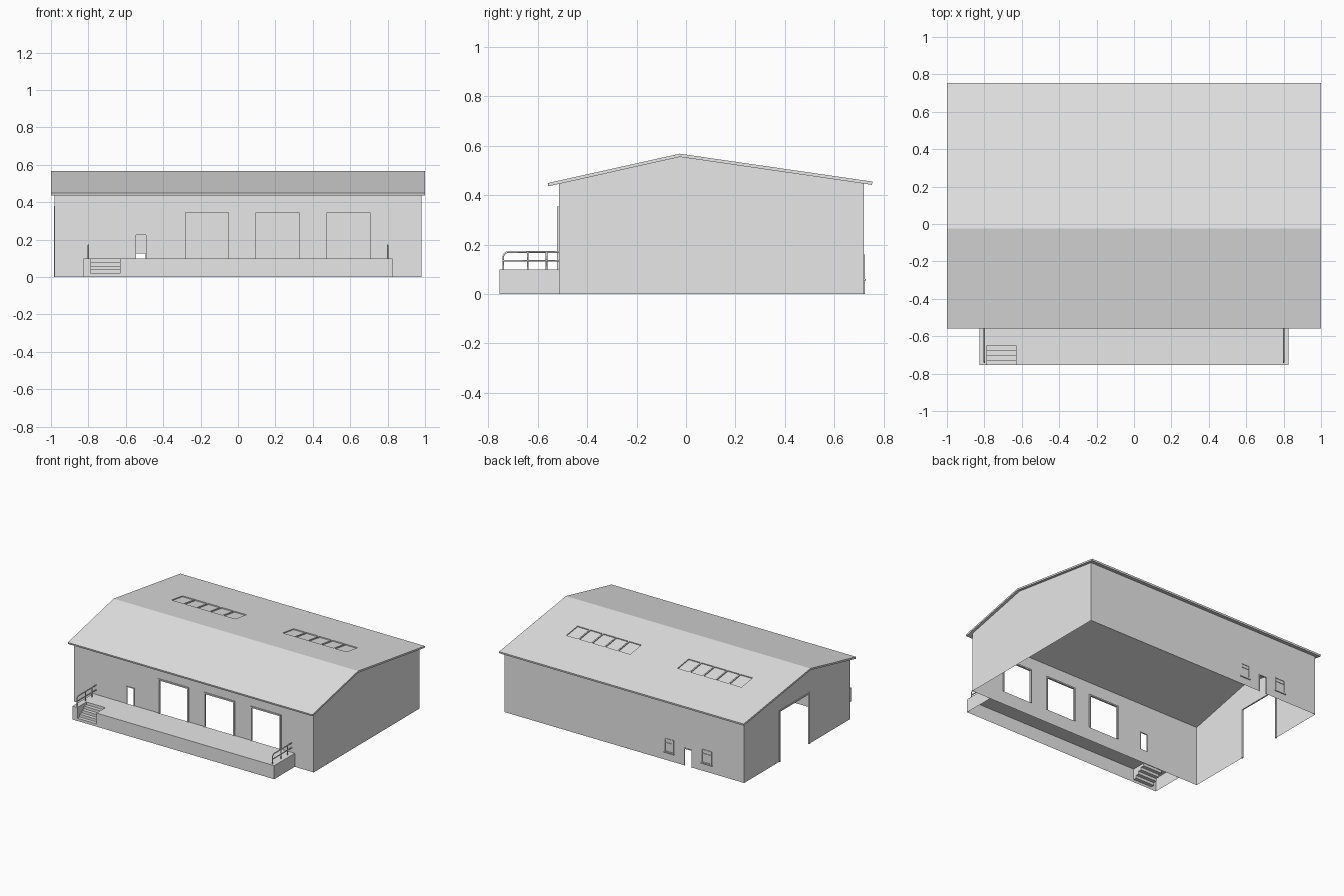
import bpy, bmesh, math
from mathutils import Matrix, Vector

cube = bpy.data.objects.get("Cube")
if cube:
    bpy.data.objects.remove(cube, do_unlink=True)

GREY = (0.8, 0.8, 0.8, 1)
mat = bpy.data.materials.new("plain_grey")
mat.use_nodes = True
mat.diffuse_color = GREY
mat.node_tree.nodes["Principled BSDF"].inputs["Base Color"].default_value = GREY

# Main dimensions
WALL_X, FRONT, BACK = 0.98, -0.515, 0.72
RIDGE_Y, RIDGE_Z = -0.025, 0.568
EAVE_F, EAVE_B = (-0.56, 0.449), (0.755, 0.455)
SLOPE_F = (RIDGE_Z - EAVE_F[1]) / (RIDGE_Y - EAVE_F[0])
SLOPE_B = (RIDGE_Z - EAVE_B[1]) / (EAVE_B[0] - RIDGE_Y)
THICK = 0.013
DOCK_X, DOCK_Y, DECK = 0.825, -0.755, 0.10


def roof_top(y):
    slope = SLOPE_F if y < RIDGE_Y else SLOPE_B
    return RIDGE_Z - slope * abs(y - RIDGE_Y)


def finish(name, bm):
    mesh = bpy.data.meshes.new(name)
    bm.to_mesh(mesh)
    bm.free()
    mesh.materials.append(mat)
    obj = bpy.data.objects.new(name, mesh)
    bpy.context.collection.objects.link(obj)
    return obj


def add_face(bm, pts, outward):
    face = bm.faces.new([bm.verts.new(p) for p in pts])
    face.normal_update()
    if face.normal.dot(Vector(outward)) < 0:
        face.normal_flip()


def add_box(bm, lo, hi, matrix=Matrix()):
    lo, hi = Vector(lo), Vector(hi)
    size = Matrix.Diagonal((*(hi - lo), 1))
    bmesh.ops.create_cube(bm, size=1, matrix=matrix @ Matrix.Translation((lo + hi) / 2) @ size)


def place(axis, pos, u, z):
    """Point on a wall: the wall's fixed axis is 'x' or 'y'."""
    return (pos, u, z) if axis == "x" else (u, pos, z)


def wall(name, axis, pos, ends, top, openings=(), splits=()):
    """Single-sheet wall made of upright strips, leaving the openings free."""
    bm = bmesh.new()
    cuts = sorted({*ends, *splits, *(u for o in openings for u in o[:2])})
    out = place(axis, math.copysign(1, pos), 0, 0)
    for a, b in zip(cuts, cuts[1:]):
        hole = next((o for o in openings if o[0] <= a and b <= o[1]), None)
        spans = [((0, 0), (top(a), top(b)))]
        if hole:
            spans = [((hole[3],) * 2, (top(a), top(b)))]
            if hole[2] > 0:
                spans.append(((0, 0), (hole[2],) * 2))
        for (la, lb), (ha, hb) in spans:
            add_face(bm, [place(axis, pos, a, la), place(axis, pos, b, lb),
                          place(axis, pos, b, hb), place(axis, pos, a, ha)], out)
    bmesh.ops.remove_doubles(bm, verts=bm.verts, dist=1e-5)
    return finish(name, bm)


def frame(name, axis, pos, opening, width=0.01, proud=0.007, window=False):
    """Trim around an opening; windows also get a bottom rail, transom and sill."""
    a, b, low, high = opening
    bm = bmesh.new()

    def bar(u0, u1, z0, z1, d=proud):
        add_box(bm, place(axis, pos - d, u0, z0), place(axis, pos + d, u1, z1))

    bar(a, a + width, low, high)
    bar(b - width, b, low, high)
    bar(a + width, b - width, high - width, high)
    if window:
        bar(a + width, b - width, low, low + width)
        mid = low + 0.68 * (high - low)
        bar(a + width, b - width, mid, mid + width / 2)
        bar(a - 0.004, b + 0.004, low - 0.006, low, proud + 0.004)
    return finish(name, bm)


# Openings: start, end, bottom, top
bays = [(x, x + 0.25, DECK, 0.355) for x in (-0.29, 0.085, 0.465)]
front_door = (-0.55, -0.488, DECK, 0.23)
back_door = (-0.555, -0.49, 0, 0.13)
windows = [(-0.715, -0.632, 0.06, 0.16), (-0.405, -0.33, 0.06, 0.16)]
side_gate = (-0.045, 0.315, 0, 0.38)

# Walls
for_x = (-WALL_X, WALL_X)
for_y = (FRONT, BACK)
under = lambda y: roof_top(y) - THICK
wall("front_wall", "y", FRONT, for_x, lambda x: under(FRONT), [front_door, *bays])
wall("back_wall", "y", BACK, for_x, lambda x: under(BACK), [back_door])
wall("left_wall", "x", WALL_X, for_y, under, splits=[RIDGE_Y])
wall("right_wall", "x", -WALL_X, for_y, under, [side_gate], [RIDGE_Y])

# Door, gate and window trim
for i, bay in enumerate(bays):
    frame(f"bay_frame_{i + 1}", "y", FRONT, bay)
frame("front_door_frame", "y", FRONT, front_door, 0.004, 0.004)
frame("back_door_frame", "y", BACK, back_door, 0.005, 0.004)
frame("side_gate_frame", "x", -WALL_X, side_gate, 0.01, 0.005)
for i, win in enumerate(windows):
    frame(f"window_frame_{i + 1}", "y", BACK, win, 0.007, 0.004, True)

# Roof slab: gable profile extruded along x, with square-cut eaves
profile = [EAVE_F, (RIDGE_Y, RIDGE_Z), EAVE_B,
           (EAVE_B[0] - THICK * SLOPE_B, EAVE_B[1] - THICK),
           (RIDGE_Y, RIDGE_Z - THICK),
           (EAVE_F[0] + THICK * SLOPE_F, EAVE_F[1] - THICK)]
bm = bmesh.new()
base = bm.faces.new([bm.verts.new((-1, y, z)) for y, z in profile])
ext = bmesh.ops.extrude_face_region(bm, geom=[base], use_keep_orig=True)
bmesh.ops.translate(bm, vec=(2, 0, 0),
                    verts=[g for g in ext["geom"] if isinstance(g, bmesh.types.BMVert)])
bmesh.ops.recalc_face_normals(bm, faces=bm.faces)
roof = finish("roof", bm)

# Skylights: two rows of five shallow recesses in the back slope
SKY_Y, PITCH = 0.315, 0.1065
tilt = Matrix.Rotation(-math.atan(SLOPE_B), 4, "X")
bm = bmesh.new()
for start in (-0.72, 0.19):
    for i in range(5):
        spot = Matrix.Translation((start + i * PITCH, SKY_Y, roof_top(SKY_Y))) @ tilt
        add_box(bm, (0, -0.066, -0.007), (0.097, 0.066, 0.02), spot)
cutter = finish("skylight_cutter", bm)
cutter.hide_render = True
mod = roof.modifiers.new("skylights", "BOOLEAN")
mod.operation, mod.solver, mod.object = "DIFFERENCE", "EXACT", cutter
bpy.context.view_layer.objects.active = roof
bpy.ops.object.modifier_apply(modifier=mod.name)
bpy.data.objects.remove(cutter, do_unlink=True)

# Loading dock: open-bottomed shell with steps let into its front edge
STEP_X, STEPS = (-0.785, -0.63), 5
RISE, TREAD = DECK / STEPS, 0.105 / (STEPS - 1)
edge = [(FRONT, DECK), (DOCK_Y, DECK), (DOCK_Y, 0)]
stair = []
for i in range(STEPS):
    y = DOCK_Y + i * TREAD
    stair += [(y, i * RISE), (y, (i + 1) * RISE)]


def sheet(bm, line, x0, x1):
    for (ya, za), (yb, zb) in zip(line, line[1:]):
        add_face(bm, [(x0, ya, za), (x1, ya, za), (x1, yb, zb), (x0, yb, zb)], (0, -1, 1))


bm = bmesh.new()
sheet(bm, edge, -DOCK_X, STEP_X[0])
sheet(bm, edge, STEP_X[1], DOCK_X)
for x in (-DOCK_X, DOCK_X):
    add_face(bm, [(x, y, z) for y, z in edge + [(FRONT, 0)]], (x, 0, 0))
bmesh.ops.remove_doubles(bm, verts=bm.verts, dist=1e-5)
finish("loading_dock", bm)

bm = bmesh.new()
sheet(bm, stair + [(FRONT, DECK)], *STEP_X)
for x, side in zip(STEP_X, (1, -1)):
    add_face(bm, [(x, y, z) for y, z in stair + [(DOCK_Y, DECK)]], (side, 0, 0))
bmesh.ops.remove_doubles(bm, verts=bm.verts, dist=1e-5)
finish("dock_steps", bm)


# Railings at both ends of the dock
def railing(name, x):
    curve = bpy.data.curves.new(name, "CURVE")
    curve.dimensions = "3D"
    curve.bevel_depth, curve.bevel_resolution = 0.004, 1
    curve.use_fill_caps = True
    near, top, r = -0.74, 0.17, 0.022
    bend = [(near + r - r * math.cos(t), top - r + r * math.sin(t))
            for t in (math.radians(a) for a in range(0, 91, 18))]
    paths = [[(near, DECK)] + bend + [(FRONT, top)],
             [(near, 0.135), (FRONT, 0.135)]]
    paths += [[(y, DECK), (y, top)] for y in (-0.64, -0.565)]
    for path in paths:
        spline = curve.splines.new("POLY")
        spline.points.add(len(path) - 1)
        for point, (y, z) in zip(spline.points, path):
            point.co = (x, y, z, 1)
    curve.materials.append(mat)
    bpy.context.collection.objects.link(bpy.data.objects.new(name, curve))


railing("right_railing", -0.80)
railing("left_railing", 0.80)
